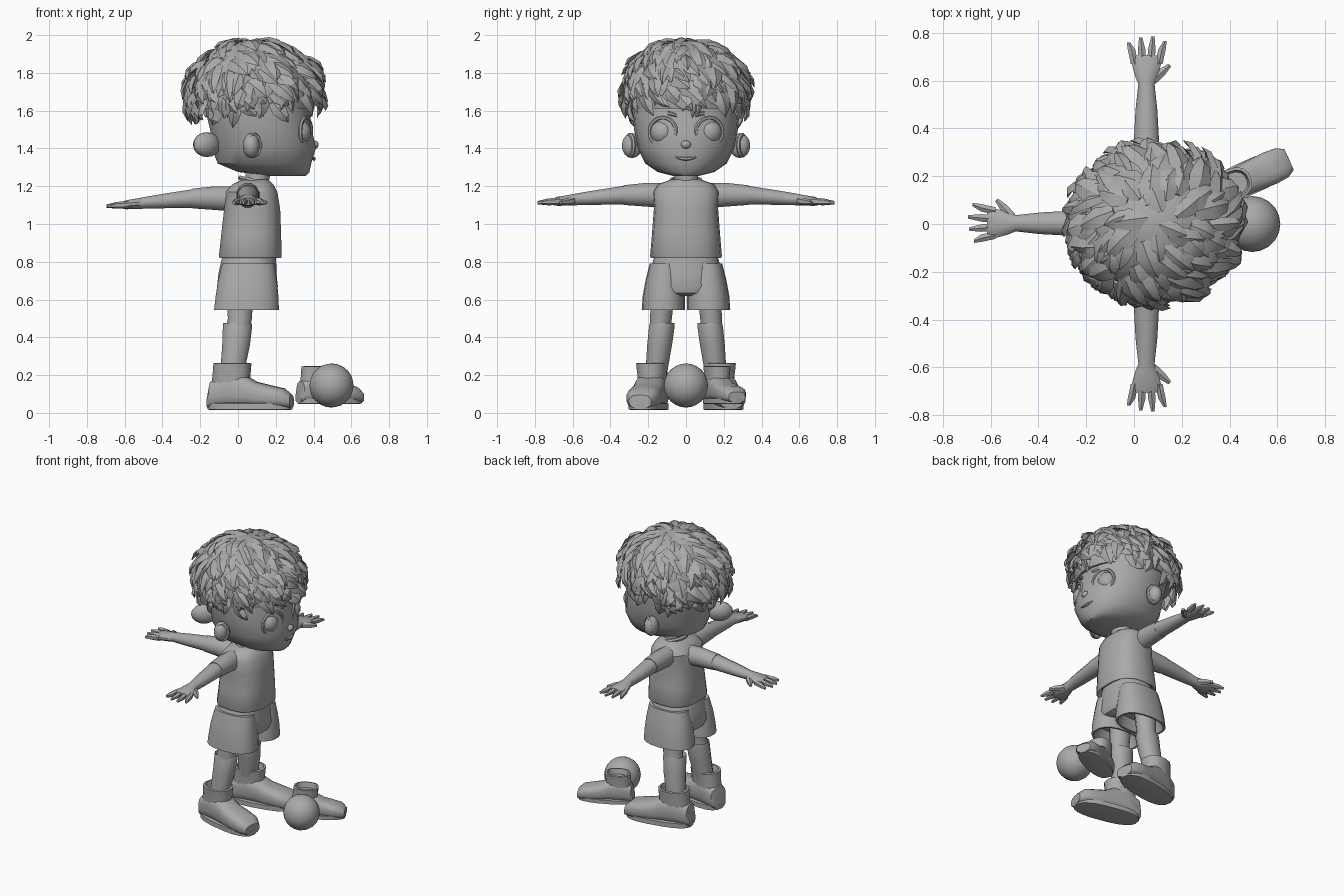
import bpy, bmesh, math, random
from mathutils import Vector, Matrix

if "Cube" in bpy.data.objects:
    bpy.data.objects.remove(bpy.data.objects["Cube"])

random.seed(4)
grey = bpy.data.materials.new("plain grey")
grey.diffuse_color = (0.4, 0.4, 0.4, 1)
grey.use_nodes = True
grey.node_tree.nodes["Principled BSDF"].inputs["Base Color"].default_value = grey.diffuse_color
X, Y, Z = Vector((1, 0, 0)), Vector((0, 1, 0)), Vector((0, 0, 1))


def finish(name, bm, angle=35, matrix=None):
    bmesh.ops.recalc_face_normals(bm, faces=bm.faces)
    if matrix:
        bm.transform(matrix)
    me = bpy.data.meshes.new(name)
    bm.to_mesh(me)
    bm.free()
    ob = bpy.data.objects.new(name, me)
    bpy.context.collection.objects.link(ob)
    me.materials.append(grey)
    bpy.ops.object.select_all(action='DESELECT')
    bpy.context.view_layer.objects.active = ob
    ob.select_set(True)
    bpy.ops.object.shade_smooth_by_angle(angle=math.radians(angle))
    return ob


def loft(bm, rings, u=X, v=Y, sides=16, p=2.0):
    """Skin a row of (centre, half width, half depth) superellipse rings."""
    rows = []
    for c, a, b in rings:
        row = []
        for i in range(sides):
            t = 2 * math.pi * (i + 0.5) / sides
            cu, sv = math.cos(t), math.sin(t)
            row.append(bm.verts.new(Vector(c)
                       + u * a * math.copysign(abs(cu) ** (2 / p), cu)
                       + v * b * math.copysign(abs(sv) ** (2 / p), sv)))
        rows.append(row)
    for r, s in zip(rows, rows[1:]):
        for i in range(sides):
            j = (i + 1) % sides
            bm.faces.new((r[i], r[j], s[j], s[i]))
    bm.faces.new(rows[0])
    bm.faces.new(rows[-1])


def upright(name, rings, y=0, sides=18, p=2.0, lean=0):
    """Vertical loft from (z, centre x, half x, half y); lean shifts y going down."""
    bm = bmesh.new()
    top = rings[0][0]
    loft(bm, [((cx, y + lean * (top - z), z), a, b) for z, cx, a, b in rings], sides=sides, p=p)
    return finish(name, bm)


def blob(name, loc, size, seg=14, rot=0):
    bm = bmesh.new()
    bmesh.ops.create_uvsphere(bm, u_segments=seg, v_segments=seg // 2 + 2, radius=1)
    return finish(name, bm, 40, Matrix.Translation(loc) @ Matrix.Rotation(rot, 4, 'Z')
                  @ Matrix.Diagonal((*size, 1)))


def ring(name, loc, axis, major, minor, squash=1):
    """Small torus facing along an axis."""
    bm = bmesh.new()
    q = axis.to_track_quat('Z', 'Y').to_matrix()
    n = 20
    rows = []
    for i in range(n):
        t = 2 * math.pi * i / n
        d = Vector((math.cos(t), math.sin(t) * squash, 0))
        rows.append([bm.verts.new(Vector(loc) + q @ (d * (major + minor * math.cos(k * math.pi / 3))
                     + Z * minor * math.sin(k * math.pi / 3))) for k in range(6)])
    for i in range(n):
        for k in range(6):
            l = (k + 1) % 6
            bm.faces.new((rows[i][k], rows[i][l], rows[(i + 1) % n][l], rows[(i + 1) % n][k]))
    return finish(name, bm)


# Head, neck and torso
upright("head", [(1.255, .26, .10, .07), (1.275, .19, .19, .15), (1.32, .14, .25, .215),
                 (1.40, .137, .278, .255), (1.50, .122, .272, .275), (1.62, .10, .28, .285),
                 (1.75, .09, .27, .27), (1.86, .08, .18, .18)], sides=22, p=2.15)
upright("neck", [(1.16, .09, .075, .075), (1.22, .10, .065, .065), (1.30, .11, .07, .07)], sides=12)
upright("shirt", [(.85, .065, .14, .15), (.82, .065, .165, .185), (.83, .065, .168, .19),
                  (.95, .07, .16, .18), (1.08, .075, .15, .17), (1.17, .072, .138, .178),
                  (1.21, .078, .11, .15), (1.235, .09, .07, .08)], p=2.6)
ring("collar", (.09, 0, 1.225), Vector((.25, 0, 1)), .08, .013)

# Shorts: waist and two open leg tubes
upright("shorts_waist", [(.84, .06, .14, .16), (.815, .058, .146, .172), (.74, .05, .155, .192),
                         (.67, .05, .163, .207), (.635, .05, .155, .16), (.62, .05, .12, .08)], p=2.5)
for s, side in ((1, "left"), (-1, "right")):
    upright("shorts_leg_" + side, [(.79, .055, .14, .08), (.70, .05, .158, .10), (.62, .048, .168, .112),
            (.545, .045, .174, .115), (.545, .045, .16, .102), (.63, .05, .13, .08)], s * .112, p=2.4,
            lean=s * .03)
    upright("leg_" + side, [(.66, .01, .075, .065), (.50, .01, .066, .06), (.45, .0, .066, .058),
                            (.2, -.02, .06, .055)], s * .12, 12, lean=s * .08)
    upright("sock_" + side, [(.44, -.003, .066, .06), (.475, -.003, .078, .066), (.455, -.003, .08, .07),
                             (.36, -.01, .076, .068), (.22, -.03, .066, .06)], s * .13, 12, lean=s * .12)


# Shoes: foot along x plus ankle shaft, yawed as a whole
def shoe(name, loc, yaw, scale=1):
    bm = bmesh.new()
    foot = [(-.16, .05, .06), (-.145, .066, .14), (-.06, .078, .19), (.03, .082, .18),
            (.10, .086, .14), (.18, .09, .12), (.25, .084, .105), (.29, .06, .07)]
    loft(bm, [((x, 0, .025 + h / 2), w, h / 2) for x, w, h in foot], Y, Z, 16, 2.8)
    loft(bm, [((-.04, 0, .12), .105, .073), ((-.035, 0, .2), .10, .077), ((-.03, 0, .262), .10, .084),
              ((-.03, 0, .265), .085, .07), ((-.03, 0, .22), .075, .06)], sides=14, p=2.4)
    loft(bm, [((.065, 0, z), a, b) for z, a, b in
              ((.015, .21, .078), (.018, .226, .09), (.05, .228, .09), (.055, .20, .07))], sides=20, p=2.6)
    finish(name, bm, 35, Matrix.Translation(loc) @ Matrix.Rotation(yaw, 4, 'Z') @ Matrix.Scale(scale, 4))


shoe("shoe_left", (0, .185, 0), .2)
shoe("shoe_right", (0, -.185, 0), -.2)
shoe("loose_shoe", (.437, .175, .035), .42, .8)

# Ball
bm = bmesh.new()
bmesh.ops.create_icosphere(bm, subdivisions=3, radius=.117)
finish("ball", bm, 40, Matrix.Translation((.495, 0, .145)))


# Arms with hands
def arm(name, o, d, t):
    bm = bmesh.new()
    o = Vector(o)
    at = lambda r, z, w=0: o + d * r + t * w + Z * z
    loft(bm, [(at(r, z), a, b) for r, z, a, b in
              ((.10, 1.15, .06, .064), (.20, 1.155, .059, .062), (.34, 1.152, .055, .05), (.48, 1.14, .047, .04),
               (.585, 1.13, .035, .032), (.62, 1.126, .05, .029), (.68, 1.12, .066, .025),
               (.705, 1.118, .058, .018))], t, Z, 12)
    for k, reach in enumerate((.765, .785, .78, .76)):
        w = .052 - .034 * k
        loft(bm, [(at(.67, 1.12, w), .018, .02), (at(.73, 1.117, w * 1.25), .018, .018),
                  (at(reach, 1.113, w * 1.5), .008, .009)], t, Z, 6)
    loft(bm, [(at(.60, 1.122, .025), .022, .022), (at(.635, 1.118, .065), .02, .019),
              (at(.665, 1.113, .098), .009, .009)], (t - d).normalized(), Z, 6)
    # sleeve over the upper arm
    loft(bm, [(at(.12, 1.15), .064, .068), (at(.21, 1.155), .062, .065), (at(.33, 1.153), .058, .054),
              (at(.33, 1.153), .05, .045)], t, Z, 12)
    finish(name, bm)


arm("arm_left", (.052, 0, 0), Y, X)
arm("arm_right", (.052, 0, 0), -Y, X)
arm("arm_back", (.09, .003, -.018), -X, Y)

# Face: eyes with rims, brows, ears, nose and lips
for s, side in ((1, "left"), (-1, "right")):
    blob("eye_" + side, (.318, s * .122, 1.485), (.07, .07, .07))
    ring("eyelid_" + side, (.358, s * .122, 1.487), Vector((1, s * .42, 0)), .076, .011)
    bm = bmesh.new()
    loft(bm, [((.385 - .022 * k * k, s * (.05 + .045 * k), 1.575 + .012 * math.sin(k * 1.5)),
               .012, h) for k, h in enumerate((.008, .014, .012, .005))], X, Z, 6)
    finish("brow_" + side, bm)
    blob("ear_" + side, (.07, s * .285, 1.415), (.045, .055, .066), 12)
    ring("ear_rim_" + side, (.083, s * .297, 1.417), Vector((.6, s, 0)), .04, .011, 1.3)
# lobe joined to the back of the head
blob("ear_back", (-.165, -.14, 1.42), (.085, .05, .066), 12, .65)
blob("nose", (.405, 0, 1.42), (.024, .028, .022), 10)
bm = bmesh.new()
loft(bm, [((.402 - .003 * k * k, .025 * k, 1.345 + .002 * k * k), .01,
           .011 - .0025 * abs(k)) for k in range(-3, 4)], X, Z, 6)
finish("lips", bm)

# Hair: a cap covered in pointed locks that swirl from the crown
hc, hr = Vector((.085, 0, 1.69)), Vector((.335, .313, .287))
bm = bmesh.new()
loft(bm, [(hc + Z * hr.z * math.sin(a), hr.x * math.cos(a) * .98, hr.y * math.cos(a) * .98)
          for a in (-.28, 0, .3, .6, .9, 1.2, 1.45)], sides=22)
finish("hair_cap", bm)


def on_dome(p, lift=1.0):
    q = p - hc
    return hc + q * (lift / math.sqrt(sum((q[i] / hr[i]) ** 2 for i in range(3))))


bm = bmesh.new()
count = 230
for i in range(count):
    c = 1 - 1.2 * (i + .5) / count
    a = i * 2.39996 + random.uniform(-.2, .2)
    r = math.sqrt(1 - c * c)
    if c < .0 and math.cos(a) > .55:
        continue
    n = Vector((r * math.cos(a), r * math.sin(a), c))
    p = hc + Vector(n[k] * hr[k] for k in range(3))
    down = (n * n.z - Z).normalized()
    flow = (down + n.cross(down) * random.uniform(-.5, 1.5)).normalized()
    length = random.uniform(.13, .23) * (.7 if c < .15 else 1)
    width = random.uniform(.03, .055)
    side = n.cross(flow).normalized()
    # flatter over the crown, flaring out round the sides
    lift = random.uniform(1.03, 1.08) + (random.uniform(0, .1) if c < .75 else 0)
    rows = []
    for f, w, h in ((0, .6, .97), (.35, 1, (1 + lift) / 2 + .01), (.7, .65, lift)):
        m = on_dome(p + flow * length * f, h)
        rows.append([bm.verts.new(m + o) for o in
                     (side * width * w, n * .014, side * -width * w, n * -.014)])
    tip = bm.verts.new(on_dome(p + flow * length, lift + .02 * (c < .75)))
    for q, s in zip(rows, rows[1:]):
        for k in range(4):
            bm.faces.new((q[k], q[k - 3], s[k - 3], s[k]))
    for k in range(4):
        bm.faces.new((rows[-1][k], rows[-1][k - 3], tip))
    bm.faces.new(rows[0])
finish("hair_locks", bm, 30)
